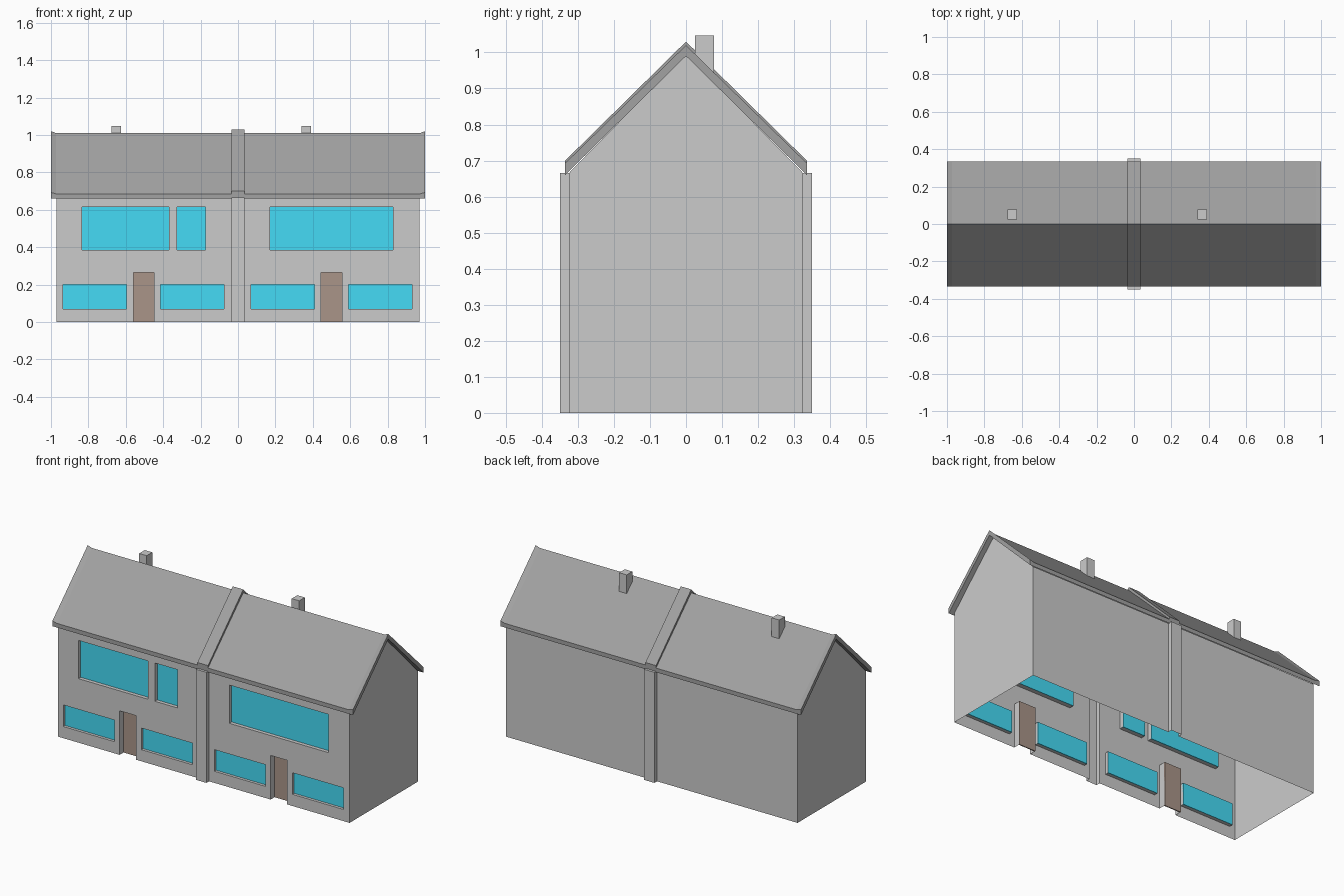
import bpy, bmesh

if "Cube" in bpy.data.objects:
    bpy.data.objects.remove(bpy.data.objects["Cube"])


def material(name, rgb):
    m = bpy.data.materials.new(name)
    m.diffuse_color = (*rgb, 1)
    m.use_nodes = True
    m.node_tree.nodes["Principled BSDF"].inputs["Base Color"].default_value = m.diffuse_color
    return m


ROOF = material("slate", (0.36, 0.36, 0.36))
GLASS = material("glass", (0.06, 0.71, 0.92))
WOOD = material("brown_wood", (0.40, 0.30, 0.25))


def add_box(bm, x0, x1, y0, y1, z0, z1):
    loft(bm, [(x, [(y0, z0), (y1, z0), (y1, z1), (y0, z1)]) for x in (x0, x1)])


def loft(bm, stations):
    """Closed skin through (x, [(y, z), ...]) sections."""
    rings = [[bm.verts.new((x, y, z)) for y, z in prof] for x, prof in stations]
    n = len(rings[0])
    faces = [bm.faces.new(rings[0][::-1]), bm.faces.new(rings[-1])]
    for a, b in zip(rings, rings[1:]):
        for i in range(n):
            j = (i + 1) % n
            faces.append(bm.faces.new((a[i], a[j], b[j], b[i])))
    bmesh.ops.recalc_face_normals(bm, faces=faces)


def finish(name, bm, mat=None):
    me = bpy.data.meshes.new(name)
    bm.to_mesh(me)
    bm.free()
    ob = bpy.data.objects.new(name, me)
    bpy.context.collection.objects.link(ob)
    if mat:
        me.materials.append(mat)
    return ob


def box(name, dims, mat=None):
    bm = bmesh.new()
    add_box(bm, *dims)
    return finish(name, bm, mat)


# Openings in the front wall: x0, x1, z0, z1, recess depth
FRONT = -0.325
windows = [(-0.835, -0.37, 0.385, 0.615, 0.025),
           (-0.325, -0.175, 0.385, 0.615, 0.025),
           (0.17, 0.83, 0.385, 0.615, 0.025)]
windows += [(x, x + 0.34, 0.07, 0.20, 0.02) for x in (-0.935, -0.415, 0.07, 0.59)]
doors = [(x, x + 0.11, 0.0, 0.265, 0.04) for x in (-0.56, 0.445)]

# Walls: gabled block plus the party wall piers, with recesses cut out
bm = bmesh.new()
gable = [(FRONT, 0), (-FRONT, 0), (-FRONT, 0.665), (0, 0.995), (FRONT, 0.665)]
loft(bm, [(-0.97, gable), (0.97, gable)])
walls = finish("walls", bm)
piers = box("pier_helper", (-0.035, 0.035, -0.35, 0.35, 0, 0.665))
bm = bmesh.new()
for x0, x1, z0, z1, d in windows + doors:
    add_box(bm, x0, x1, FRONT - 0.1, FRONT + d, z0 if z0 > 0 else -0.1, z1)
cutters = finish("opening_cutters", bm)
for helper, op in ((piers, 'UNION'), (cutters, 'DIFFERENCE')):
    helper.hide_render = True
    mod = walls.modifiers.new(op, 'BOOLEAN')
    mod.operation, mod.object, mod.solver = op, helper, 'EXACT'
shell = bpy.data.meshes.new_from_object(
    walls.evaluated_get(bpy.context.evaluated_depsgraph_get()))
walls.modifiers.clear()
walls.data = shell
for helper in (piers, cutters):
    bpy.data.objects.remove(helper)

# Leave the shell open underneath and beneath the roof
bm = bmesh.new()
bm.from_mesh(shell)
bm.normal_update()
gone = []
for f in bm.faces:
    z = f.calc_center_median().z
    if (f.normal.z < -0.9 and z < 0.001) or (f.normal.z > 0.3 and z > 0.68):
        gone.append(f)
bmesh.ops.delete(bm, geom=gone, context='FACES')
bm.to_mesh(shell)
bm.free()

# Panes and doors at the back of the recesses
for name, items, mat in (("window", windows, GLASS), ("door", doors, WOOD)):
    for i, (x0, x1, z0, z1, d) in enumerate(items, 1):
        y = FRONT + d
        box(f"{name}_{i}", (x0, x1, y - 0.003, y + 0.003, z0, z1), mat)


# Roof slabs: main roof with raised verges, and the party wall ridge band
def roof_profile(eave, ridge):
    return [(-0.335, 0.66), (0, 0.99), (0.335, 0.66),
            (0.335, eave), (0, ridge), (-0.335, eave)]


flat, raised = roof_profile(0.685, 1.01), roof_profile(0.693, 1.02)
bm = bmesh.new()
loft(bm, [(-1, raised), (-0.972, flat), (0.972, flat), (1, raised)])
finish("roof", bm, ROOF)

band = roof_profile(0.70, 1.03)
bm = bmesh.new()
loft(bm, [(-0.035, band), (0.035, band)])
finish("roof_band", bm, ROOF)

# Chimneys on the rear slope
for i, x in enumerate((-0.65, 0.365), 1):
    box(f"chimney_{i}", (x - 0.025, x + 0.025, 0.025, 0.078, 0.92, 1.047))
